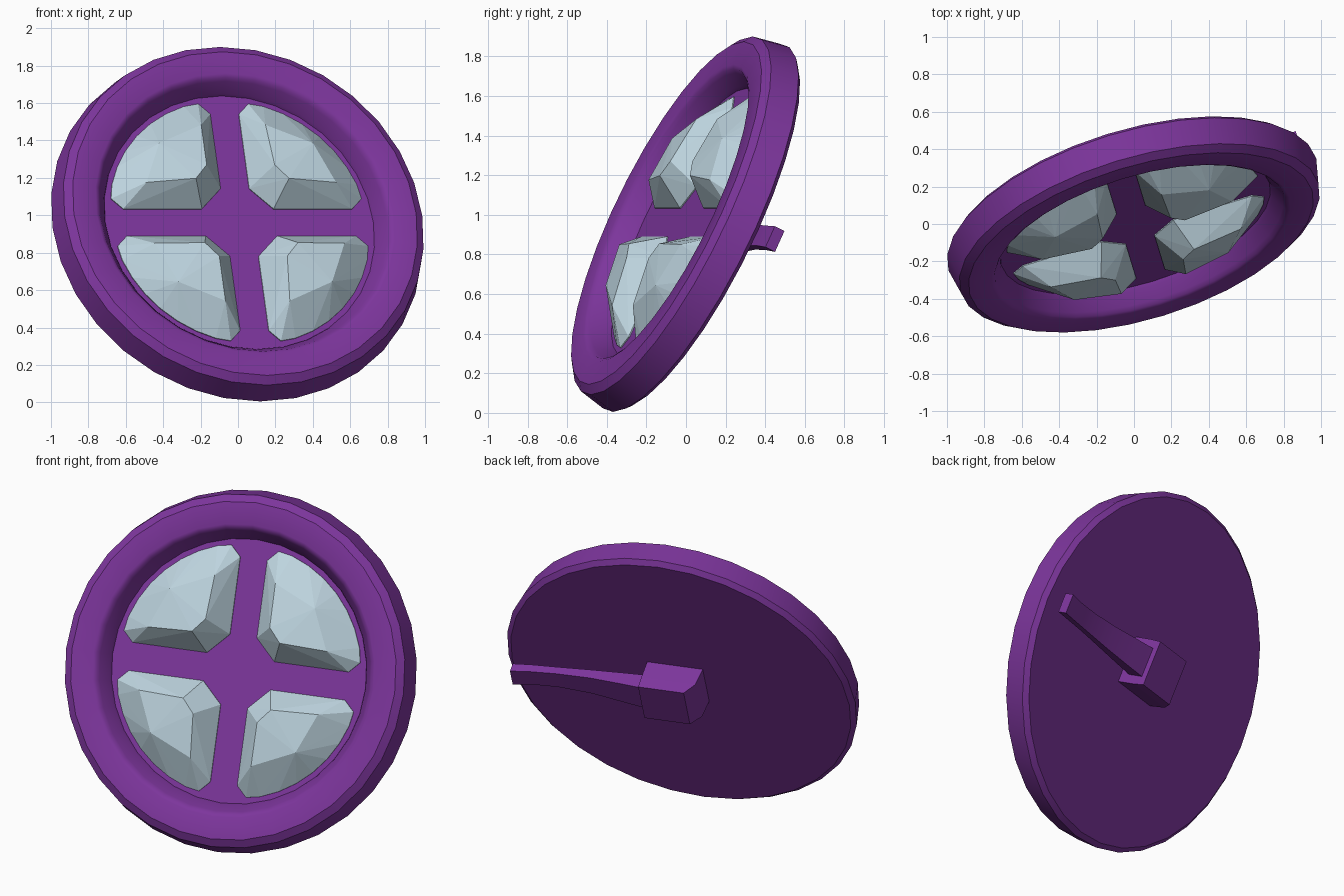
import bpy, bmesh, math
from mathutils import Matrix, Vector

if "Cube" in bpy.data.objects:
    bpy.data.objects.remove(bpy.data.objects["Cube"])

# Tilted frame of the round brooch: local x = across, y = up the face, z = outward
yaw, pitch = math.radians(17), math.radians(25.3)
u = Vector((math.cos(yaw), math.sin(yaw), 0))
n = Vector((math.sin(yaw) * math.cos(pitch), -math.cos(yaw) * math.cos(pitch), math.sin(pitch)))
v = n.cross(u)
FRAME = Matrix.Translation((0.007, 0, 0.96)) @ Matrix((u, v, n)).transposed().to_4x4()


def material(name, color):
    m = bpy.data.materials.new(name)
    m.diffuse_color = (*color, 1)
    m.use_nodes = True
    m.node_tree.nodes["Principled BSDF"].inputs["Base Color"].default_value = m.diffuse_color
    return m


purple = material("purple enamel", (0.205, 0.036, 0.335))
glass = material("pale blue glass", (0.52, 0.67, 0.75))


def finish(name, bm, mat, smooth=None):
    bmesh.ops.recalc_face_normals(bm, faces=bm.faces)
    mesh = bpy.data.meshes.new(name)
    bm.to_mesh(mesh)
    bm.free()
    mesh.materials.append(mat)
    ob = bpy.data.objects.new(name, mesh)
    bpy.context.collection.objects.link(ob)
    ob.matrix_world = FRAME
    if smooth:
        bpy.ops.object.select_all(action='DESELECT')
        ob.select_set(True)
        bpy.context.view_layer.objects.active = ob
        bpy.ops.object.shade_smooth_by_angle(angle=math.radians(smooth))
    return ob


def loft(bm, rings):
    """Join equal-sized rings of points and cap both ends."""
    loops = [[bm.verts.new(p) for p in ring] for ring in rings]
    count = len(loops[0])
    for a, b in zip(loops, loops[1:]):
        for i in range(count):
            j = (i + 1) % count
            bm.faces.new((a[i], a[j], b[j], b[i]))
    bm.faces.new(loops[0])
    bm.faces.new(loops[-1])


# Round body: flat back, flared bevelled rim, rounded lip, recessed front plate (radius, height)
profile = [(1.0, -0.085), (1.028, -0.06), (1.0, 0.084), (0.957, 0.115),
           (0.83, 0.115), (0.81, 0.105), (0.797, 0.085), (0.757, 0.02), (0.75, 0.0)]
SIDES = 32
bm = bmesh.new()
loft(bm, [[(r * math.cos(2 * math.pi * i / SIDES), r * math.sin(2 * math.pi * i / SIDES), h)
           for i in range(SIDES)] for r, h in profile])
finish("round_body", bm, purple, 32)

# Four faceted glass stones, one per quadrant, each the hull of an outline and a crown
outline = [(0.08, 0.20), (0.20, 0.08), (0.64, 0.08), (0.70, 0.14)]
outline += [(0.72 * math.cos(math.radians(a)), 0.72 * math.sin(math.radians(a)))
            for a in range(18, 75, 9)]
outline += [(0.14, 0.70), (0.08, 0.64)]
crown = [(0.26, 0.19, 0.155), (0.53, 0.18, 0.125), (0.43, 0.41, 0.13),
         (0.18, 0.52, 0.125), (0.19, 0.27, 0.155)]
for name, sx, sy in (("upper_right", 1, 1), ("upper_left", -1, 1),
                     ("lower_left", -1, -1), ("lower_right", 1, -1)):
    bm = bmesh.new()
    for x, y in outline:
        for z in (-0.01, 0.006):
            bm.verts.new((sx * x, sy * y, z))
    for x, y, z in crown:
        bm.verts.new((sx * x, sy * y, z))
    bmesh.ops.convex_hull(bm, input=bm.verts)
    finish("stone_" + name, bm, glass)

# Clasp block on the back, narrowing slightly outward
bm = bmesh.new()
loft(bm, [[(x0, -w, z), (x1, -w, z), (x1, w, z), (x0, w, z)]
          for x0, x1, w, z in ((-0.15, 0.18, 0.14, -0.08),
                               (-0.14, 0.18, 0.14, -0.20),
                               (-0.09, 0.18, 0.135, -0.27))])
finish("clasp_block", bm, purple)

# Curved pin arm: (distance, half width, inner height, outer height)
arm = [(0.15, 0.09, -0.14, -0.24), (0.32, 0.08, -0.14, -0.22), (0.50, 0.068, -0.14, -0.20),
       (0.70, 0.058, -0.145, -0.195), (0.85, 0.056, -0.152, -0.204), (0.965, 0.058, -0.165, -0.221)]
bm = bmesh.new()
loft(bm, [[(t, -w, a), (t, w, a), (t, w, b), (t, -w, b)] for t, w, a, b in arm])
finish("pin_arm", bm, purple, 30)
